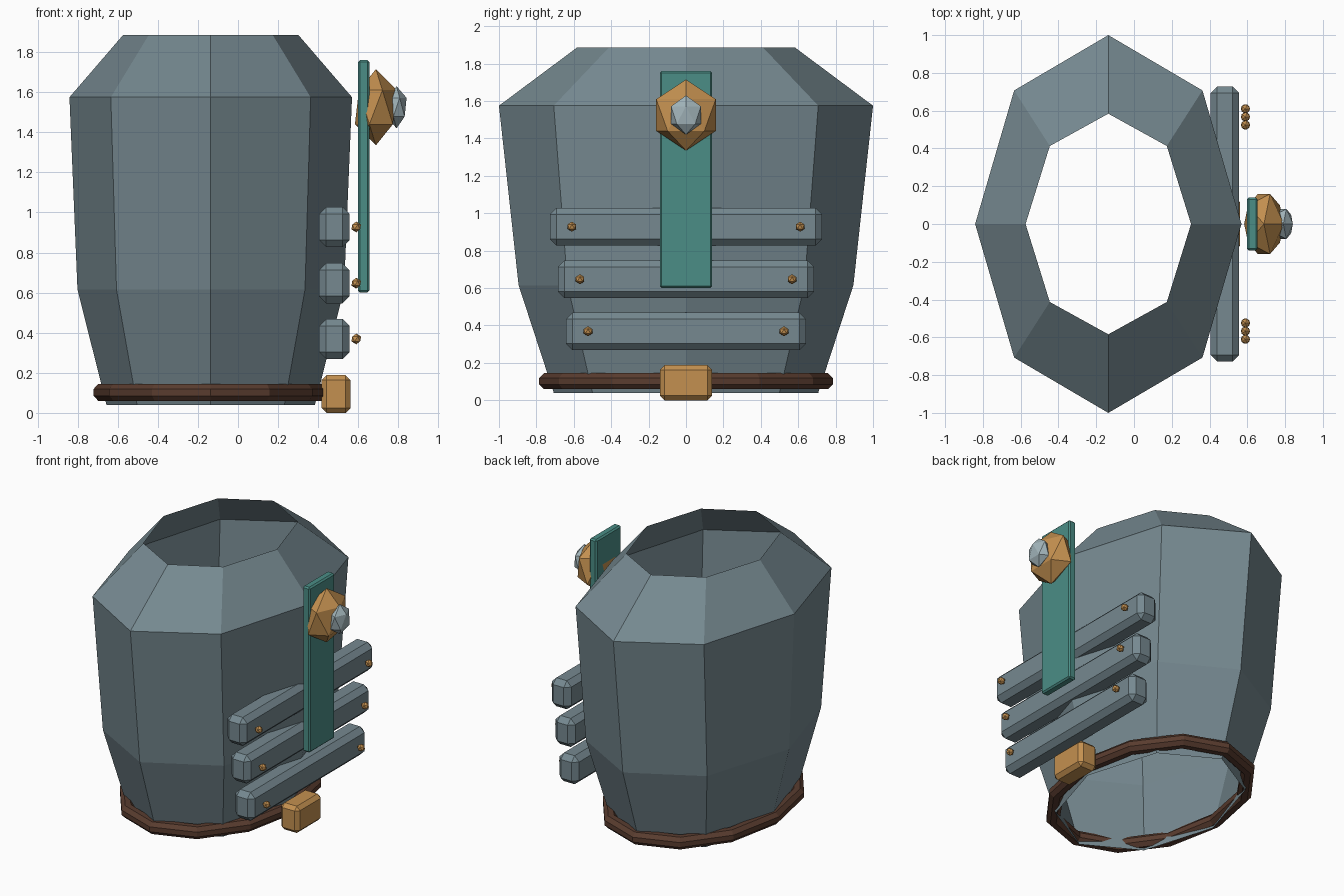
import bpy, bmesh
from math import cos, sin, tau

if "Cube" in bpy.data.objects:
    bpy.data.objects.remove(bpy.data.objects["Cube"])

CX = -0.136  # x centre of the body shell


def material(name, rgb):
    m = bpy.data.materials.new(name)
    m.diffuse_color = (*rgb, 1)
    m.use_nodes = True
    m.node_tree.nodes["Principled BSDF"].inputs["Base Color"].default_value = m.diffuse_color
    return m


STEEL = material("steel", (0.18, 0.25, 0.28))
LEATHER = material("leather", (0.10, 0.045, 0.028))
BRASS = material("brass", (0.55, 0.28, 0.08))
TEAL = material("teal", (0.07, 0.27, 0.24))
SILVER = material("silver", (0.36, 0.46, 0.49))


def finish(name, bm, mat):
    bmesh.ops.recalc_face_normals(bm, faces=bm.faces)
    me = bpy.data.meshes.new(name)
    bm.to_mesh(me)
    bm.free()
    me.materials.append(mat)
    ob = bpy.data.objects.new(name, me)
    bpy.context.collection.objects.link(ob)
    return ob


def loft(name, rings, sides, mat, closed=False):
    """Join elliptical rings (rx, ry, z); closed links the last ring to the first."""
    bm = bmesh.new()
    loops = [[bm.verts.new((CX + rx * cos(tau * i / sides), ry * sin(tau * i / sides), z))
              for i in range(sides)] for rx, ry, z in rings]
    pairs = list(zip(loops, loops[1:]))
    if closed:
        pairs.append((loops[-1], loops[0]))
    for a, b in pairs:
        for i in range(sides):
            j = (i + 1) % sides
            bm.faces.new((a[i], a[j], b[j], b[i]))
    return finish(name, bm, mat)


def box(name, lo, hi, bevel, mat):
    bm = bmesh.new()
    bmesh.ops.create_cube(bm, size=1)
    for v in bm.verts:
        v.co = [(l + h) / 2 + c * (h - l) for l, h, c in zip(lo, hi, v.co)]
    bmesh.ops.bevel(bm, geom=bm.edges[:], offset=bevel, segments=1, affect='EDGES')
    return finish(name, bm, mat)


def gem(name, loc, radii, mat):
    bm = bmesh.new()
    bmesh.ops.create_icosphere(bm, subdivisions=1, radius=1)
    for v in bm.verts:
        v.co = [p + r * c for p, r, c in zip(loc, radii, v.co)]
    return finish(name, bm, mat)


# Open eight-sided body shell
loft("body_shell", [(0.52, 0.707, 0.04), (0.665, 0.895, 0.615),
                    (0.705, 1.0, 1.575), (0.438, 0.584, 1.885)], 8, STEEL)

# Belt: chamfered section swept round the lower edge
section = [(-0.045, -0.017), (-0.02, -0.043), (0.02, -0.043), (0.045, -0.017),
           (0.045, 0.017), (0.02, 0.043), (-0.02, 0.043), (-0.045, 0.017)]
loft("belt", [(0.54 + d, 0.74 + d, 0.102 + h) for d, h in section], 12, LEATHER, True)
box("belt_buckle", (0.417, -0.14, 0), (0.562, 0.14, 0.188), 0.025, BRASS)

# Three stacked bars, each with a stud at both ends
for n, (z, half) in enumerate([(0.369, 0.642), (0.647, 0.685), (0.928, 0.728)], 1):
    box(f"bar_{n}", (0.405, -half, z - 0.1), (0.557, half, z + 0.1), 0.035, STEEL)
    for side, s in (("left", -1), ("right", 1)):
        gem(f"stud_{n}_{side}", (0.59, s * (half - 0.118), z), (0.027,) * 3, BRASS)

# Hanging strip with a two-part boss
box("strip", (0.598, -0.14, 0.6), (0.655, 0.14, 1.76), 0.01, TEAL)
gem("boss", (0.688, 0, 1.525), (0.117, 0.187, 0.19), BRASS)
gem("boss_gem", (0.791, 0, 1.525), (0.056, 0.094, 0.105), SILVER)
